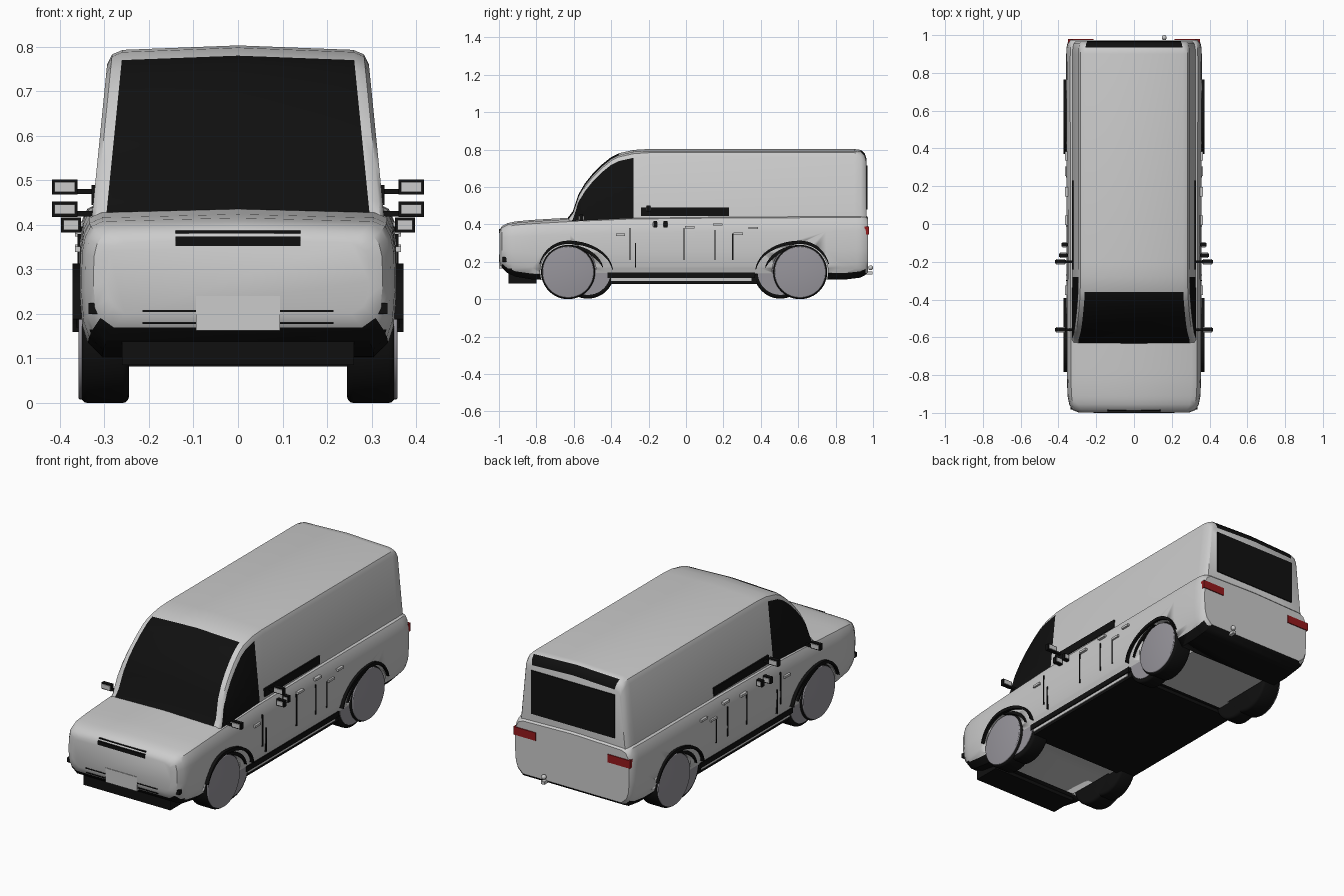
import bpy, bmesh
from math import sin, cos, pi, radians
from mathutils import Matrix

if "Cube" in bpy.data.objects:
    bpy.data.objects.remove(bpy.data.objects["Cube"])


def material(name, rgb):
    m = bpy.data.materials.new(name)
    m.use_nodes = True
    m.diffuse_color = (*rgb, 1)
    m.node_tree.nodes["Principled BSDF"].inputs["Base Color"].default_value = (*rgb, 1)
    return m


PAINT = material("light grey paint", (0.6, 0.6, 0.6))
BLACK = material("black trim", (0.005, 0.005, 0.005))
RIM = material("wheel grey", (0.31, 0.30, 0.33))
RED = material("tail light red", (0.3, 0.01, 0.012))


def finish(name, bm, mats, smooth=0):
    bmesh.ops.recalc_face_normals(bm, faces=bm.faces)
    me = bpy.data.meshes.new(name)
    bm.to_mesh(me)
    bm.free()
    ob = bpy.data.objects.new(name, me)
    bpy.context.collection.objects.link(ob)
    for m in mats:
        me.materials.append(m)
    if smooth:
        bpy.ops.object.select_all(action='DESELECT')
        ob.select_set(True)
        bpy.context.view_layer.objects.active = ob
        bpy.ops.object.shade_smooth_by_angle(angle=radians(smooth))
    return ob


def prism(name, yz, x0, x1, mat, both=True):
    """Side outline extruded along x, repeated on both sides."""
    bm = bmesh.new()
    for s in ((1, -1) if both else (1,)):
        a = [bm.verts.new((s * x0, y, z)) for y, z in yz]
        b = [bm.verts.new((s * x1, y, z)) for y, z in yz]
        bm.faces.new(a)
        bm.faces.new(b)
        for i in range(len(a)):
            k = (i + 1) % len(a)
            bm.faces.new((a[i], a[k], b[k], b[i]))
    return finish(name, bm, [mat])


def box(name, x, y, z, mat, both=True):
    yz = [(y[0], z[0]), (y[1], z[0]), (y[1], z[1]), (y[0], z[1])]
    return prism(name, yz, x[0], x[1], mat, both)


def loft(stations, half_section, is_black=None):
    """Skin mirrored half sections along y and cap both ends."""
    bm = bmesh.new()
    rings = []
    for y, *args in stations:
        half = half_section(*args)
        ring = half + [(-x, z) for x, z in half[-2::-1]]
        rings.append([bm.verts.new((x, y, z)) for x, z in ring])
    n = len(rings[0])
    for i in range(len(rings) - 1):
        for j in range(n):
            k = (j + 1) % n
            f = bm.faces.new((rings[i][j], rings[i][k], rings[i + 1][k], rings[i + 1][j]))
            if is_black:
                f.material_index = int(is_black(j, (stations[i][0] + stations[i + 1][0]) / 2))
    bm.faces.new(rings[0])
    bm.faces.new(rings[-1])
    return bm


def cylinder(name, x0, x1, y, z, r, mat, bevel=0):
    bm = bmesh.new()
    for s in (1, -1):
        bmesh.ops.create_cone(bm, cap_ends=True, segments=48, radius1=r, radius2=r, depth=x1 - x0,
                              matrix=Matrix.Translation((s * (x0 + x1) / 2, y, z)) @ Matrix.Rotation(pi / 2, 4, 'Y'))
    if bevel:
        rim = [e for e in bm.edges if abs(e.verts[0].co.x - e.verts[1].co.x) < 0.001]
        bmesh.ops.bevel(bm, geom=rim, offset=bevel, segments=3, affect='EDGES', profile=0.5)
    return finish(name, bm, [mat], 40)


# Lower body
def body_section(w, zb, zt):
    h = zt - zb
    return [(.86 * w, zb), (.95 * w, zb + .1 * h), (.985 * w, zb + .22 * h), (w, zb + .45 * h),
            (.995 * w, zb + .75 * h), (.975 * w, zb + .88 * h), (.94 * w, zb + .96 * h),
            (.86 * w, zt), (0, zt + .008)]


bm = loft([(-.997, .295, .2, .36), (-.985, .325, .17, .382), (-.955, .343, .14, .398),
           (-.91, .352, .12, .408), (-.82, .355, .105, .416), (-.62, .356, .1, .428),
           (-.3, .357, .1, .442), (.2, .358, .1, .448), (.85, .36, .105, .45),
           (.93, .358, .115, .45), (.96, .352, .13, .444), (.974, .342, .145, .43)], body_section)
for co, no in (((0, 0, .165), (0, 0, 1)), ((0, 0, .14), (0, 0, 1)), ((0, -.93, 0), (0, 1, 0)),
               ((0, -.77, 0), (0, 1, 0)), ((0, -.42, 0), (0, 1, 0)), ((0, .4, 0), (0, 1, 0)),
               ((0, .75, 0), (0, 1, 0)), ((0, .91, 0), (0, 1, 0))):
    bmesh.ops.bisect_plane(bm, geom=bm.verts[:] + bm.edges[:] + bm.faces[:], plane_co=co, plane_no=no)
bmesh.ops.recalc_face_normals(bm, faces=bm.faces)
for f in bm.faces:
    c = f.calc_center_median()
    under = f.normal.z < -.5 and not (-.77 < c.y < -.42 or .4 < c.y < .75)
    f.material_index = int(under or (c.y < -.93 and c.z < .165) or (c.y > .91 and c.z < .14))
body = finish("lower_body", bm, [PAINT, BLACK], 35)

# Wheel wells
for y in (-.63, .61):
    cutter = cylinder("well_cutter", .235, .5, y, .145, .15, PAINT)
    cutter.hide_render = True
    mod = body.modifiers.new("well", 'BOOLEAN')
    mod.operation = 'DIFFERENCE'
    mod.object = cutter
    bpy.context.view_layer.objects.active = body
    bpy.ops.object.modifier_apply(modifier="well")
    bpy.data.objects.remove(cutter)


# Cabin with windscreen, front side windows and rear roof strip
def cabin_section(zt, inset):
    def w(z):
        return .327 - .1 * (z - .43) - inset
    c = .032
    e = w(zt)
    return [(w(.39), .39), (w(zt - c), zt - c), (e - .008, zt - .01), (e - c, zt), (0, zt + .01)]


def cabin_black(j, y):
    side, top = j in (0, 7), j in (3, 4)
    return (side and y < -.28) or (top and (y < -.36 or y > .935))


bm = loft([(-.632, .425, 0), (-.605, .46, 0), (-.575, .55, 0), (-.54, .61, 0), (-.5, .66, 0),
           (-.45, .71, 0), (-.4, .75, 0), (-.36, .77, 0), (-.28, .788, 0), (-.2, .793, 0),
           (.9, .793, 0), (.935, .788, .002), (.955, .77, .008), (.965, .742, .016)],
          cabin_section, cabin_black)
finish("cabin", bm, [PAINT, BLACK], 35)
box("rear_window", (-.25, .25), (.96, .97), (.48, .715), BLACK, False)
box("side_vent", (.30, .329), (-.24, .23), (.445, .49), BLACK)

# Floor and sills
box("floor_pan", (-.335, .335), (-.43, .38), (.082, .14), BLACK, False)
box("sill", (.33, .346), (-.42, .37), (.113, .142), BLACK)
box("sill_strip", (.33, .34), (-.4, .35), (.097, .113), PAINT)


# Wheels, inner wheels and arches
def arch(name, y0, d, ry_out, ry_in, rz, a0, a1, x1):
    outer, inner = [], []
    for i in range(25):
        t = i / 24
        a = radians(a0 + (a1 - a0) * t)
        r = ry_in if cos(a) > 0 else ry_out
        k = .004 + .014 * sin(pi * t)
        outer.append((y0 + d * r * cos(a), .145 + rz * sin(a)))
        inner.append((y0 + d * (r - k) * cos(a), .145 + (rz - k) * sin(a)))
    prism(name, outer + inner[::-1], .34, x1, BLACK)


for end, y, d in (("front", -.63, 1), ("rear", .61, -1)):
    cylinder(end + "_tyres", .245, .352, y, .145, .145, BLACK, .014)
    cylinder(end + "_wheel_discs", .3, .358, y, .145, .137, RIM, .004)
    cylinder(end + "_inner_tyres", .245, .338, y + d * .105, .145, .142, BLACK, .014)
    cylinder(end + "_inner_discs", .3, .341, y + d * .105, .145, .122, RIM)
    arch(end + "_arch_flares", y, d, .16, .24, .168, 5, 165, .372)
    arch(end + "_inner_arches", y, d, .15, .19, .145, 10, 85, .364)

# Door seams and handles
for i, (y, z0, z1) in enumerate(((-.3, .21, .38), (-.27, .17, .3), (-.01, .21, .38),
                                 (.155, .21, .37), (.25, .21, .35))):
    box("door_seam_%d" % i, (.34, .36), (y - .003, y + .003), (z0, z1), BLACK)
for i, (y, z) in enumerate(((-.35, .345), (.02, .385), (.17, .4), (.28, .35), (.36, .38))):
    box("door_handle_%d" % i, (.34, .366), (y - .025, y + .025), (z - .006, z + .006), PAINT)

# Mirrors: dark housings with pale faces
for i, (y, z, x0, x1) in enumerate(((-.56, .435, .36, .418), (-.2, .485, .36, .418),
                                    (-.165, .4, .352, .398), (-.11, .4, .352, .385))):
    box("mirror_%d" % i, (x0, x1), (y - .01, y + .01), (z - .017, z + .017), BLACK)
    box("mirror_face_%d" % i, (x0 + .006, x1 - .006), (y - .014, y + .014), (z - .011, z + .011), PAINT)
    box("mirror_arm_%d" % i, (.3, x0 + .01), (y - .006, y + .006), (z - .016, z - .004), BLACK)

# Front details
box("grille_slot", (-.14, .14), (-1.0, -.96), (.353, .374), BLACK, False)
box("grille_line", (-.14, .14), (-.99, -.96), (.381, .387), BLACK, False)
box("number_plate", (-.094, .094), (-1.0, -.97), (.163, .24), PAINT, False)
box("bumper_line", (.094, .215), (-.9995, -.97), (.204, .209), BLACK)
box("lower_bumper_line", (.094, .215), (-.993, -.97), (.177, .182), BLACK)
box("fog_light", (.28, .336), (-.982, -.94), (.2, .225), BLACK)
box("front_lip", (-.26, .26), (-.95, -.8), (.085, .14), BLACK, False)

# Rear details
box("tail_light", (.215, .349), (.955, .979), (.345, .388), RED)
box("tow_arm", (.15, .17), (.94, .998), (.132, .148), PAINT, False)
bm = bmesh.new()
bmesh.ops.create_uvsphere(bm, u_segments=16, v_segments=10, radius=.013,
                          matrix=Matrix.Translation((.16, .987, .168)))
finish("tow_ball", bm, [PAINT], 60)
